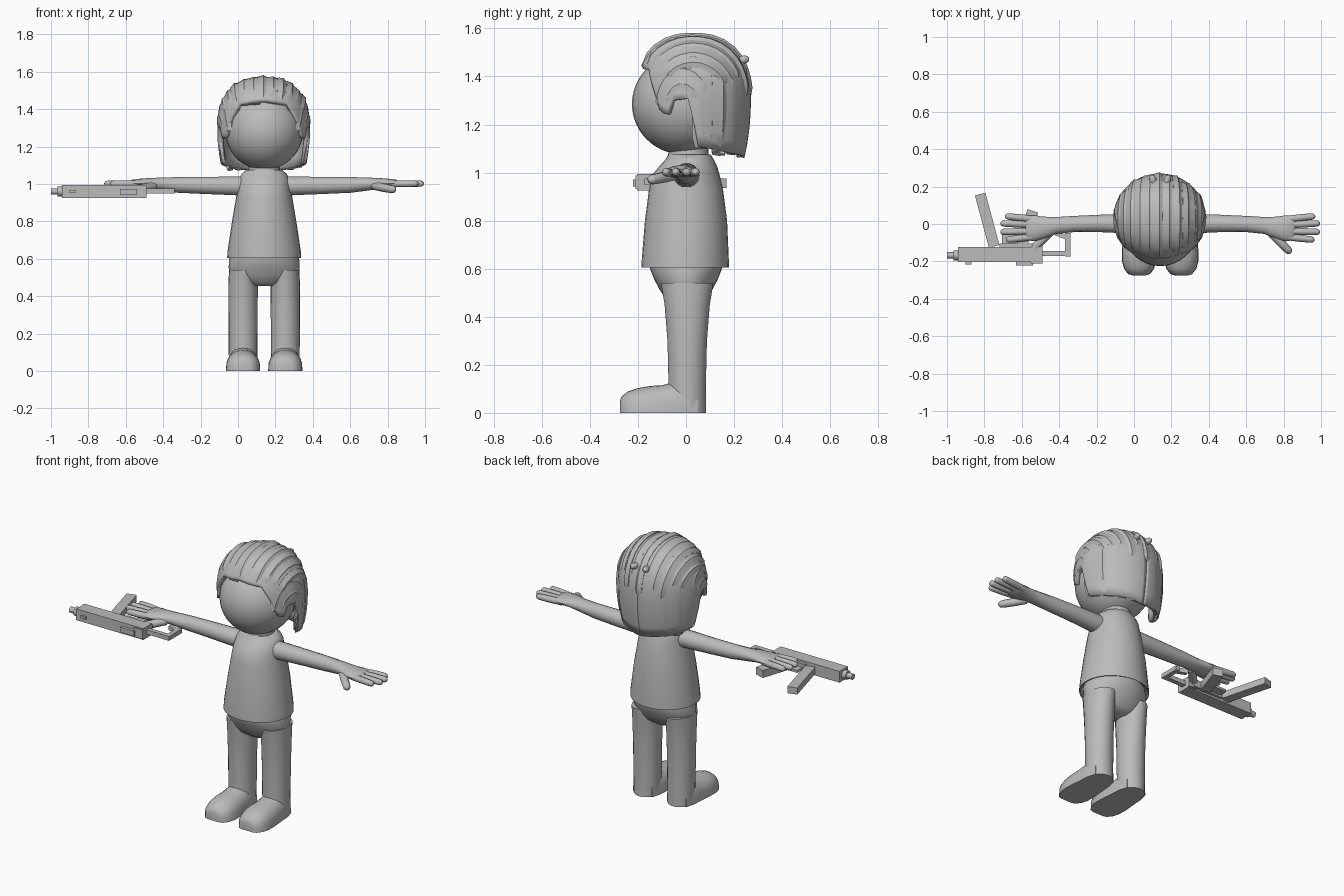
import bpy, bmesh, math, random
from mathutils import Vector, Matrix

if "Cube" in bpy.data.objects:
    bpy.data.objects.remove(bpy.data.objects["Cube"])

random.seed(4)
CX = 0.14                       # centre line of the figure
grey = bpy.data.materials.new("plain grey")
grey.diffuse_color = (0.5, 0.5, 0.5, 1)
grey.use_nodes = True
grey.node_tree.nodes["Principled BSDF"].inputs["Base Color"].default_value = grey.diffuse_color


def finish(name, bm, angle=40):
    bmesh.ops.recalc_face_normals(bm, faces=bm.faces)
    me = bpy.data.meshes.new(name)
    bm.to_mesh(me)
    bm.free()
    me.materials.append(grey)
    ob = bpy.data.objects.new(name, me)
    bpy.context.collection.objects.link(ob)
    bpy.ops.object.select_all(action='DESELECT')
    bpy.context.view_layer.objects.active = ob
    ob.select_set(True)
    if angle:
        bpy.ops.object.shade_smooth_by_angle(angle=math.radians(angle))
    return ob


def loft(name, rings, closed=True, caps=True, angle=40):
    """Skin a list of equal-length point rings."""
    bm = bmesh.new()
    vs = [[bm.verts.new(p) for p in r] for r in rings]
    n = len(vs[0])
    for a, b in zip(vs, vs[1:]):
        for i in range(n if closed else n - 1):
            j = (i + 1) % n
            bm.faces.new((a[i], a[j], b[j], b[i]))
    if caps:
        bm.faces.new(vs[0])
        bm.faces.new(vs[-1])
    return finish(name, bm, angle)


def ring_z(x, y, z, rx, ry, n=28):
    return [(x + rx * math.cos(t), y + ry * math.sin(t), z)
            for t in (2 * math.pi * i / n for i in range(n))]


def tube(name, pts, n=14):
    """Tube through (x, y, z, side radius, vertical radius) with a rounded tip."""
    c = [Vector(p[:3]) for p in pts]
    rings = []
    for i, p in enumerate(pts):
        d = (c[min(i + 1, len(c) - 1)] - c[max(i - 1, 0)]).normalized()
        side = Vector((0, 0, 1)).cross(d).normalized()
        up = d.cross(side)
        ts = [2 * math.pi * k / n for k in range(n)]
        rings.append([c[i] + side * p[3] * math.cos(t) + up * p[4] * math.sin(t) for t in ts])
    return loft(name, rings, angle=50)


def finger(name, a, b, r):
    a, b = Vector(a), Vector(b)
    d = (b - a).normalized()
    pts = [(a, r), (a.lerp(b, .5), r * 1.05), (b - d * r, r * .95), (b - d * r * .4, r * .75), (b, r * .2)]
    return tube(name, [(*p, q, q) for p, q in pts], 10)


def box(name, centre, size, turn=0):
    bm = bmesh.new()
    bmesh.ops.create_cube(bm, size=1, matrix=Matrix.Translation(centre) @ Matrix.Rotation(turn, 4, 'Z')
                          @ Matrix.Diagonal((*size, 1)))
    return finish(name, bm, 0)


# head and neck
bm = bmesh.new()
bmesh.ops.create_uvsphere(bm, u_segments=36, v_segments=22, radius=1,
                          matrix=Matrix.Translation((CX, -.01, 1.285)) @ Matrix.Diagonal((.208, .215, .21, 1)))
finish("head", bm)
loft("neck", [ring_z(CX, .01, z, r, r) for z, r in ((1.0, .09), (1.06, .085), (1.14, .08))])

# shirt, open at the hem
loft("shirt", [ring_z(CX, y, z, rx, ry) for z, rx, ry, y in (
    (.63, .17, .15, 0), (.605, .192, .176, 0), (.605, .198, .182, -.003), (.64, .196, .181, -.003),
    (.8, .172, .171, 0), (.93, .15, .154, 0), (.99, .14, .14, 0), (1.03, .133, .118, .01),
    (1.055, .12, .1, .015), (1.075, .095, .088, .015))])

# hips
loft("hips", [ring_z(CX, 0, z, rx, ry) for z, rx, ry in (
    (.66, .17, .15), (.6, .187, .15), (.555, .19, .132), (.51, .183, .108), (.475, .15, .085), (.455, .07, .06))])

for s, side in ((-1, "right"), (1, "left")):
    # legs
    x = CX + s * .113
    loft(side + "_leg", [ring_z(x, .005, z, rx, ry, 22) for z, rx, ry in (
        (0, .074, .08), (.1, .077, .078), (.3, .078, .083), (.45, .079, .095), (.54, .075, .11))])
    # shoes with flat soles
    rings = []
    for y, w, h in ((-.275, .035, .05), (-.268, .058, .068), (-.24, .08, .09), (-.2, .091, .103),
                    (-.15, .092, .112), (-.1, .088, .115), (-.06, .084, .126), (0, .08, .135), (.05, .066, .13)):
        arc = [math.pi * k / 12 for k in range(13)]
        rings.append([(x + w * math.cos(t), y, h * math.sin(t) ** .7 if 0 < k < 12 else 0)
                      for k, t in enumerate(arc)])
    loft(side + "_shoe", rings, angle=45)

    # arms, palms and fingers
    def at(x, y, z):
        return (CX + s * (x - CX), y, z)
    tube(side + "_arm", [(*at(x, y, z), ry, rz) for x, y, z, ry, rz in (
        (.2, .002, .985, .055, .055), (.3, .002, .99, .053, .051), (.45, .003, .992, .047, .047),
        (.6, 0, .995, .043, .043), (.7, -.008, 1, .045, .035), (.76, -.018, 1.003, .058, .029),
        (.81, -.022, 1.003, .069, .025), (.845, -.022, 1.003, .067, .021), (.86, -.022, 1.003, .05, .012))])
    for i, (y0, x1, y1) in enumerate(((.025, .97, .042), (-.005, .995, .004), (-.038, .995, -.043), (-.068, .965, -.085))):
        finger(f"{side}_finger_{i + 1}", at(.81, y0, 1.0), at(x1, y1, 1.002), .018)
    finger(side + "_thumb", at(.73, -.045, .99), at(.84, -.155, .968), .022)

# hair surface: rounded dome above, longer and straighter below
HC = Vector((CX - .003, .03, 1.3))


def hair(d, lift=0.0):
    d = Vector(d).normalized()
    p, c = (2.4, .258) if d.z > 0 else (2, .5)
    flat = math.hypot(d.x / .233, d.y / .225)
    return HC + d * (1 / (flat ** p + abs(d.z / c) ** p) ** (1 / p) + lift)


def polar(az, el):
    a, e = math.radians(az), math.radians(el)
    return (math.sin(a) * math.cos(e), -math.cos(a) * math.cos(e), math.sin(e))


LINE = ((0, 35), (35, 30), (48, 10), (56, -12), (65, -14), (70, 0), (87, 2), (93, -41), (130, -46), (180, -50))


def hairline(az):
    az = abs(az)
    for (a, e), (b, f) in zip(LINE, LINE[1:]):
        if az <= b:
            return e + (f - e) * (az - a) / (b - a)


cols = []
for k in range(73):
    az = -180 + 5 * k
    low = hairline(az)
    cols.append([hair(polar(az, 89.5 + (low - 89.5) * i / 14)) for i in range(15)])
cap = loft("hair_cap", cols, closed=False, caps=False, angle=45)
mod = cap.modifiers.new("thickness", 'SOLIDIFY')
mod.thickness = .03
mod.offset = 0
bpy.context.view_layer.objects.active = cap


def lock(name, path, lift):
    """Ridged lock: path gives three directions across at each step."""
    rings = []
    for i, (l, m, r) in enumerate(path):
        end = .5 if i in (0, len(path) - 1) else 1
        rings.append([hair(l, .003), hair(l, lift * .7 * end + .004), hair(m, lift * end + .004),
                      hair(r, lift * .3 * end + .002), hair(r, -.012), hair(m, -.012)])
    loft(name, rings, angle=35)


def sweep(phi, th):
    f, t = math.radians(phi), math.radians(th)
    return (math.sin(f), -math.cos(f) * math.cos(t), math.cos(f) * math.sin(t))


# combed locks running from the forehead over the crown
for k in range(11):
    phi = -55 + 11 * k
    a = 33 + abs(phi) * .12 + random.uniform(-3, 3)
    b = 165 + random.uniform(-12, 18)
    lock(f"top_lock_{k + 1}", [[sweep(phi + o * (1 - .3 * (i == 14)), a + (b - a) * i / 14) for o in (-6.5, 0, 6)]
                               for i in range(15)], random.uniform(.012, .022))

# hanging locks at the back and sides
for k in range(9):
    az = 100 + 20 * k
    top, low = random.uniform(15, 32), hairline(az if az <= 180 else 360 - az) + random.uniform(-4, 4)
    lock(f"back_lock_{k + 1}", [[polar(az + o * (1 if i < 9 else .75), top + (low - top) * i / 9)
                                 for o in (-11, 0, 10)] for i in range(10)], random.uniform(.01, .02))

# side locks curling around each ear, and small tufts at the crown
for s, side in ((-1, "right"), (1, "left")):
    for k, r in enumerate((20, 34)):
        path = []
        for i in range(12):
            t = math.radians(165 - 165 * i / 11)
            path.append([polar(s * (79 + (r + o) * math.cos(t) * -.8), -4 + (r + o) * math.sin(t)) for o in (-6, 0, 7)])
        lock(f"{side}_ear_lock_{k + 1}", path, .014)
    finger(f"{side}_tuft", (CX + s * .03, .2, 1.46), (CX + s * .045, .262, 1.475), .018)

# toy blaster lying on its side: body, barrel and details
GY, GZ = -.163, .96
box("blaster_body", (-.715, GY, GZ), (.45, .08, .068))
box("blaster_rail", (-.62, GY + .045, GZ), (.2, .025, .045))
box("blaster_rear", (-.52, GY, GZ), (.06, .095, .055))
box("blaster_sight", (-.585, -.21, .957), (.09, .022, .03))
box("front_sight", (-.885, -.208, .96), (.03, .018, .016))
for name, x0, x1, r in (("barrel", -1, -.92, .017), ("barrel_collar", -.965, -.93, .026)):
    tube(name, [(x0, GY - .005, GZ, r, r), (x1, GY - .005, GZ, r, r)], 12)

# magazine, grip and folded wire stock
box("magazine", (-.785, .02, .955), (.058, .29, .04), math.radians(15))
box("grip", (-.57, -.02, .955), (.06, .19, .045), math.radians(-18))
box("trigger_guard", (-.66, -.09, .955), (.09, .07, .014))
box("stock_arm", (-.42, -.158, .962), (.16, .028, .026))
box("stock_end", (-.354, -.11, .962), (.028, .125, .026))
box("stock_tip", (-.385, -.062, .962), (.07, .024, .026), math.radians(-22))
